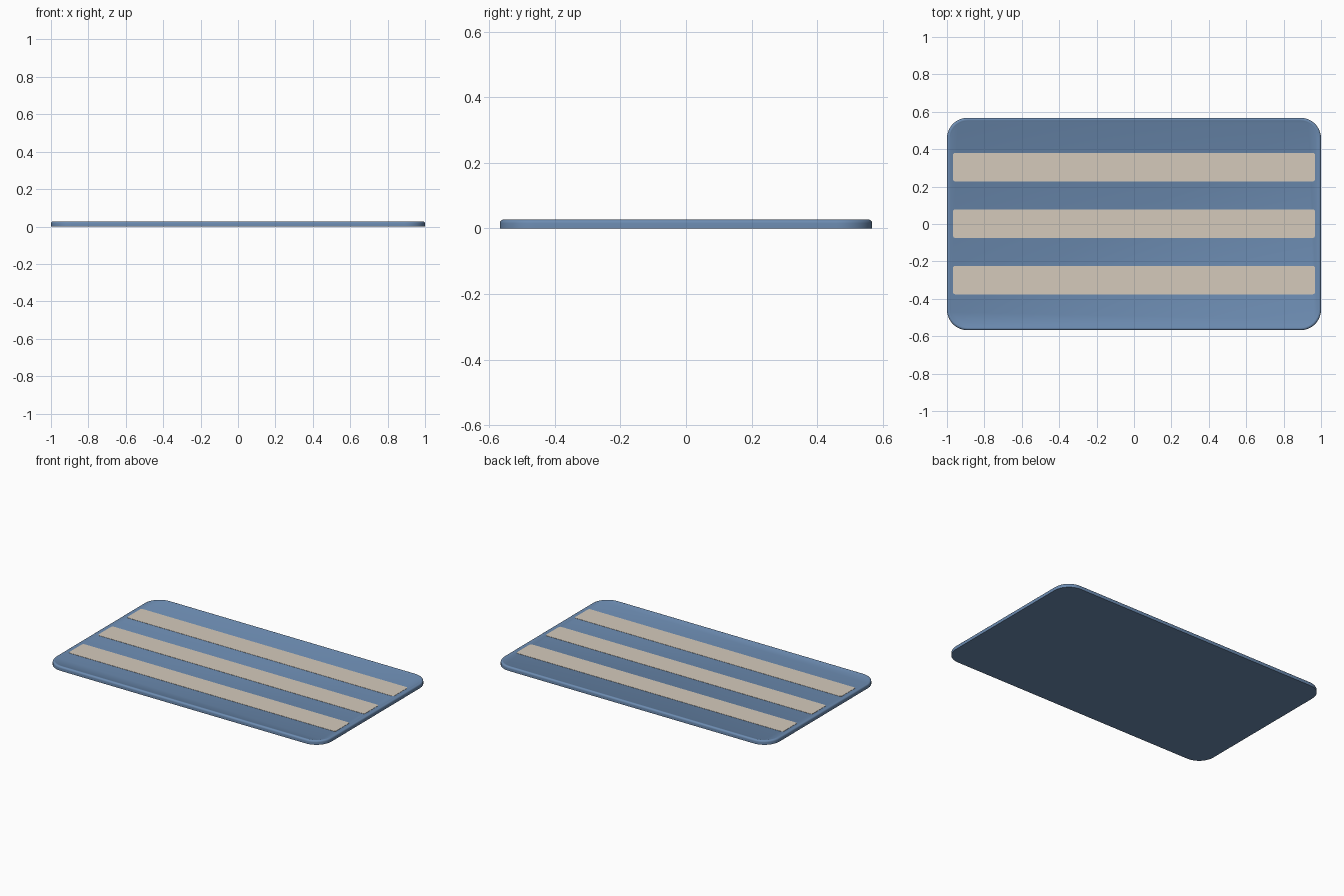
import bpy, bmesh, math

if "Cube" in bpy.data.objects:
    bpy.data.objects.remove(bpy.data.objects["Cube"])

def material(name, rgb):
    m = bpy.data.materials.new(name)
    m.diffuse_color = (*rgb, 1)
    m.use_nodes = True
    m.node_tree.nodes["Principled BSDF"].inputs["Base Color"].default_value = m.diffuse_color
    return m

blue = material("rug blue", (0.15, 0.26, 0.44))
cream = material("stripe cream", (0.66, 0.59, 0.50))

def rounded_rect(bm, hx, hy, r, z, cy=0, seg=10):
    vs = []
    for q, (sx, sy) in enumerate([(1, 1), (-1, 1), (-1, -1), (1, -1)]):
        for i in range(seg + 1):
            a = math.pi / 2 * (q + i / seg)
            vs.append(bm.verts.new((sx * (hx - r) + r * math.cos(a),
                                    cy + sy * (hy - r) + r * math.sin(a), z)))
    return vs

def loft(name, hx, hy, r, profile, mat, cy=0, seg=10):
    """Stack rounded rectangles through (inset, height) pairs and cap both ends."""
    bm = bmesh.new()
    rings = [rounded_rect(bm, hx - d, hy - d, r - d, z, cy, seg) for d, z in profile]
    n = len(rings[0])
    for a, b in zip(rings, rings[1:]):
        for i in range(n):
            j = (i + 1) % n
            bm.faces.new((a[i], a[j], b[j], b[i]))
    bm.faces.new(rings[0][::-1])
    bm.faces.new(rings[-1])
    me = bpy.data.meshes.new(name)
    bm.to_mesh(me)
    bm.free()
    ob = bpy.data.objects.new(name, me)
    bpy.context.collection.objects.link(ob)
    me.materials.append(mat)
    bpy.context.view_layer.objects.active = ob
    bpy.ops.object.select_all(action='DESELECT')
    ob.select_set(True)
    bpy.ops.object.shade_smooth_by_angle(angle=math.radians(35))
    return ob

# Rug with a rounded rim and a slightly sunken top
profile = [(0, 0), (0, 0.016)]
profile += [(0.011 * (1 - math.cos(t)), 0.016 + 0.011 * math.sin(t))
            for t in (math.radians(18 * k) for k in range(1, 6))]
profile += [(0.016, 0.0262), (0.020, 0.0240)]
loft("rug_body", 1.0, 0.568, 0.11, profile, blue)

# Three thin stripes across the rug
for k in (-1, 0, 1):
    loft(f"stripe_{k + 2}", 0.968, 0.076, 0.012,
         [(0, 0.023), (0, 0.0255)], cream, cy=0.302 * k + 0.002, seg=4)
